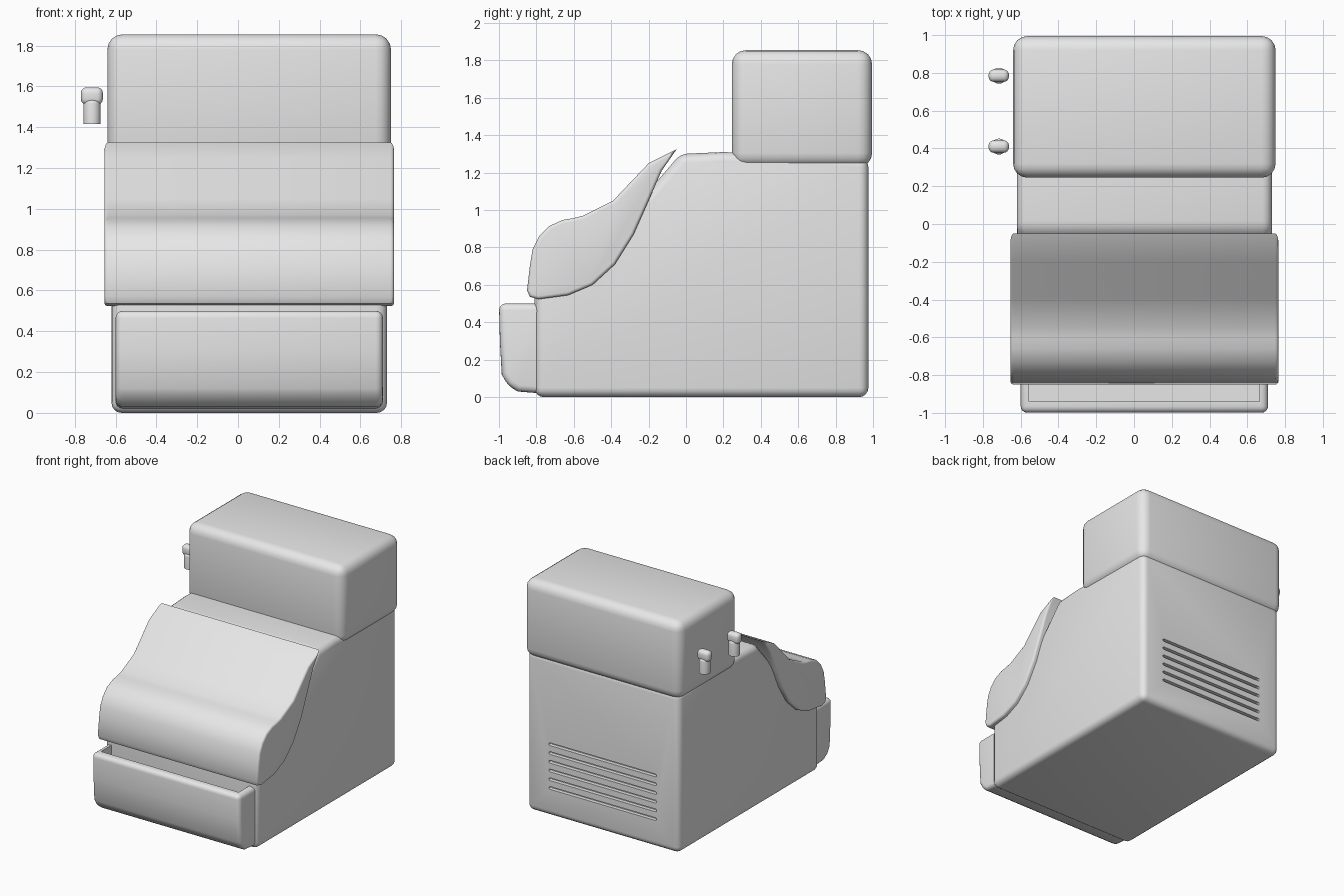
import bpy, bmesh
from mathutils import Matrix, Vector

cube = bpy.data.objects.get("Cube")
if cube:
    bpy.data.objects.remove(cube, do_unlink=True)

grey = bpy.data.materials.new("plain grey")
grey.use_nodes = True
colour = (0.8, 0.8, 0.8, 1)
grey.diffuse_color = colour
grey.node_tree.nodes["Principled BSDF"].inputs["Base Color"].default_value = colour


def finish(bm, name):
    bmesh.ops.recalc_face_normals(bm, faces=bm.faces)
    mesh = bpy.data.meshes.new(name)
    bm.to_mesh(mesh)
    bm.free()
    mesh.materials.append(grey)
    ob = bpy.data.objects.new(name, mesh)
    bpy.context.collection.objects.link(ob)
    return ob


def shade(ob, angle=0.6):
    bpy.ops.object.select_all(action='DESELECT')
    ob.select_set(True)
    bpy.context.view_layer.objects.active = ob
    bpy.ops.object.shade_smooth_by_angle(angle=angle)


def round_edges(bm, width, rule, segments=4):
    edges = [e for e in bm.edges if e.calc_face_angle(0) > 0.5 and rule(e)]
    bmesh.ops.bevel(bm, geom=edges, offset=width, segments=segments,
                    profile=0.5, affect='EDGES', clamp_overlap=True)


def prism(name, profile, x0, x1, width, rule=lambda e: True):
    """Side profile (y, z) pulled across the width, with rounded edges."""
    bm = bmesh.new()
    face = bm.faces.new([bm.verts.new((x0, y, z)) for y, z in profile])
    out = bmesh.ops.extrude_face_region(bm, geom=[face])
    verts = [v for v in out["geom"] if isinstance(v, bmesh.types.BMVert)]
    bmesh.ops.translate(bm, verts=verts, vec=(x1 - x0, 0, 0))
    bmesh.ops.recalc_face_normals(bm, faces=bm.faces)
    round_edges(bm, width, rule)
    return finish(bm, name)


def add_box(bm, lo, hi):
    lo, hi = Vector(lo), Vector(hi)
    size = hi - lo
    mat = Matrix.Translation((lo + hi) / 2) @ Matrix.Diagonal((*size, 1))
    bmesh.ops.create_cube(bm, size=1, matrix=mat)


def box(name, lo, hi, width):
    bm = bmesh.new()
    add_box(bm, lo, hi)
    round_edges(bm, width, lambda e: True)
    return finish(bm, name)


def cut(target, cutter):
    mod = target.modifiers.new("cut", 'BOOLEAN')
    mod.operation, mod.solver, mod.object = 'DIFFERENCE', 'EXACT', cutter
    bpy.context.view_layer.objects.active = target
    bpy.ops.object.modifier_apply(modifier=mod.name)
    bpy.data.objects.remove(cutter, do_unlink=True)


# Main body with a sloping front
body = prism("body", [(-0.81, 0), (0.975, 0), (0.975, 1.28), (0.2, 1.31),
                      (-0.03, 1.3), (-0.32, 0.96), (-0.81, 0.66)],
             -0.62, 0.73, 0.05)

# Cooling slots in the back
bm = bmesh.new()
for i in range(6):
    z = 0.23 + i * 0.07
    add_box(bm, (-0.42, 0.945, z - 0.011), (0.53, 1.05, z + 0.011))
round_edges(bm, 0.009, lambda e: abs(e.verts[0].co.y - e.verts[1].co.y) > 0.05, 3)
cut(body, finish(bm, "slot_cutter"))
shade(body)

# Upper housing
shade(box("upper_housing", (-0.64, 0.245, 1.23), (0.75, 0.995, 1.855), 0.075))

# Curved front cover, with a thin sharp upper lip
cover = prism("front_cover",
              [(-0.05, 1.325), (-0.2, 1.25), (-0.39, 1.05), (-0.55, 0.97),
               (-0.6, 0.957), (-0.66, 0.947), (-0.73, 0.915), (-0.785, 0.86),
               (-0.82, 0.79), (-0.835, 0.7), (-0.85, 0.57), (-0.835, 0.537),
               (-0.79, 0.523), (-0.63, 0.545), (-0.5, 0.6), (-0.38, 0.71),
               (-0.28, 0.87), (-0.2, 1.05), (-0.13, 1.21)],
              -0.655, 0.765, 0.018,
              lambda e: abs(e.verts[0].co.x - e.verts[1].co.x) < 0.01)
shade(cover)

# Open front tray
tray = prism("front_tray",
             [(-0.775, 0.02), (-0.9, 0.03), (-0.95, 0.06), (-0.985, 0.12),
              (-0.995, 0.3), (-1.0, 0.5), (-0.775, 0.5)],
             -0.6, 0.71, 0.035,
             lambda e: min(v.co.y for v in e.verts) < -0.8)
bm = bmesh.new()
add_box(bm, (-0.555, -0.94, 0.08), (0.665, -0.6, 0.7))
cut(tray, finish(bm, "tray_cutter"))
shade(tray)

# Two small taps beside the housing
for side, y in (("front", 0.41), ("rear", 0.785)):
    shade(box(side + "_tap_cap", (-0.77, y - 0.033, 1.51),
              (-0.662, y + 0.033, 1.595), 0.028))
    bm = bmesh.new()
    bmesh.ops.create_cone(bm, cap_ends=True, segments=24, radius1=0.042,
                          radius2=0.042, depth=0.12,
                          matrix=Matrix.Translation((-0.715, y, 1.475)))
    round_edges(bm, 0.02, lambda e: min(v.co.z for v in e.verts) > 1.5)
    shade(finish(bm, side + "_tap_stem"))
